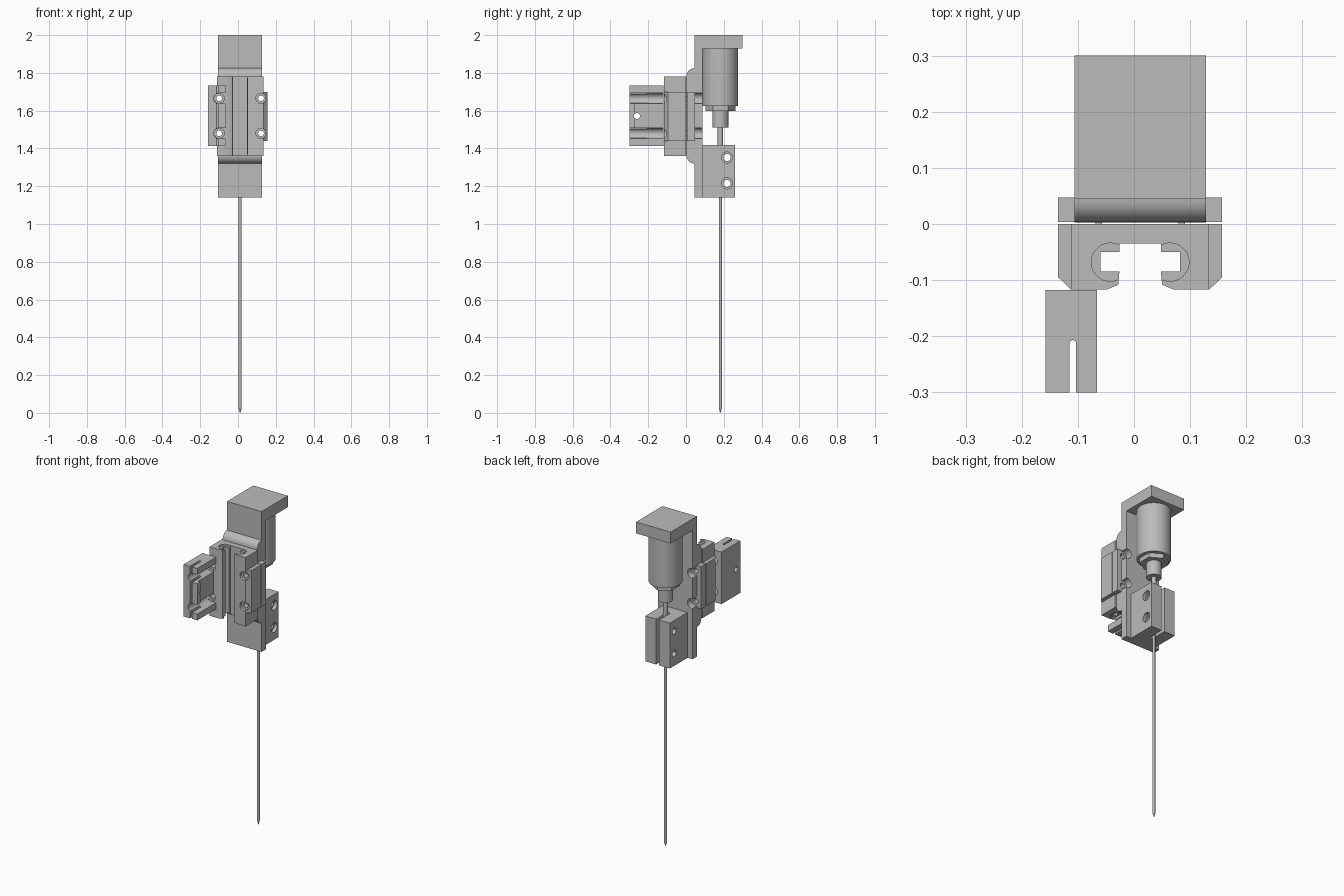
import bpy, bmesh, math
from mathutils import Matrix, Vector

cube = bpy.data.objects.get("Cube")
if cube:
    bpy.data.objects.remove(cube, do_unlink=True)

grey = bpy.data.materials.new("machined grey")
grey.use_nodes = True
grey.diffuse_color = (0.5, 0.5, 0.5, 1)
grey.node_tree.nodes["Principled BSDF"].inputs["Base Color"].default_value = (0.5, 0.5, 0.5, 1)

CX = 0.011      # shared centre line of the mechanism
SY = 0.182      # depth of the motor and needle axis


def finish(name, bm):
    bmesh.ops.recalc_face_normals(bm, faces=bm.faces)
    mesh = bpy.data.meshes.new(name)
    bm.to_mesh(mesh)
    bm.free()
    mesh.materials.append(grey)
    ob = bpy.data.objects.new(name, mesh)
    bpy.context.collection.objects.link(ob)
    return ob


def box(name, x, y, z):
    bm = bmesh.new()
    bmesh.ops.create_cube(bm, size=1)
    for v in bm.verts:
        for i, (lo, hi) in enumerate((x, y, z)):
            v.co[i] = lo if v.co[i] < 0 else hi
    return finish(name, bm)


def rod(name, start, end, r1, r2=None, sides=40):
    a, b = Vector(start), Vector(end)
    bm = bmesh.new()
    turn = Vector((0, 0, 1)).rotation_difference(b - a).to_matrix().to_4x4()
    bmesh.ops.create_cone(bm, cap_ends=True, segments=sides, radius1=r1,
                          radius2=r1 if r2 is None else r2, depth=(b - a).length,
                          matrix=Matrix.Translation((a + b) / 2) @ turn)
    return finish(name, bm)


def extrude(name, points, axis, lo, hi):
    """Extrude a flat outline along x (points are y, z) or z (points are x, y)."""
    bm = bmesh.new()
    along_x = axis == "x"
    face = bm.faces.new([bm.verts.new((lo, *p) if along_x else (*p, lo)) for p in points])
    made = bmesh.ops.extrude_face_region(bm, geom=[face])["geom"]
    move = Vector((hi - lo, 0, 0)) if along_x else Vector((0, 0, hi - lo))
    bmesh.ops.translate(bm, vec=move, verts=[v for v in made if isinstance(v, bmesh.types.BMVert)])
    return finish(name, bm)


def combine(ob, tools, operation="DIFFERENCE"):
    for tool in tools:
        mod = ob.modifiers.new("cut", "BOOLEAN")
        mod.operation, mod.solver, mod.object = operation, "EXACT", tool
        bpy.ops.object.select_all(action="DESELECT")
        bpy.context.view_layer.objects.active = ob
        ob.select_set(True)
        bpy.ops.object.modifier_apply(modifier=mod.name)
        bpy.data.objects.remove(tool, do_unlink=True)
    return ob


def mirrored(half):
    """Complete an outline given for the -x half, as offsets from the centre line."""
    return [(CX + x, y) for x, y in half] + [(CX - x, y) for x, y in reversed(half)]


SCREWS = [(CX + s * 0.111, z) for s in (-1, 1) for z in (1.48, 1.665)]


def screw_bores(y0, y1, r):
    return [rod("bore", (x, y0, z), (x, y1, z), r) for x, z in SCREWS]


# Rear bracket: overhanging cap, upright and filleted mounting pad
R = 0.042
arc = [math.radians(90 * i / 8) for i in range(9)]
low = [(0.045 - R * math.sin(t), 1.32 + R * (1 - math.cos(t))) for t in arc]
high = [(y, 3.145 - z) for y, z in reversed(low)]
profile = low + high + [(0.045, 2), (0.3, 2), (0.3, 1.93), (0.088, 1.93), (0.088, 1.14), (0.045, 1.14)]
bracket = extrude("bracket", profile, "x", CX - 0.117, CX + 0.117)
combine(bracket, [box("ears", (CX - 0.146, CX + 0.146), (0.004, 0.047), (1.44, 1.70))], "UNION")
combine(bracket, screw_bores(-0.05, 0.2, 0.015) + screw_bores(0.047, 0.2, 0.029))

# Carriage: long grooved block with chamfered side wings
body = mirrored([(-0.123, 0), (-0.123, -0.117), (-0.06, -0.117), (-0.039, -0.108),
                 (-0.037, -0.085), (-0.071, -0.085), (-0.071, -0.05), (-0.037, -0.05), (-0.037, -0.035)])
carriage = extrude("carriage", body, "z", 1.36, 1.782)
for side in (-1, 1):
    wing = [(CX + side * x, y) for x, y in ((0.11, 0), (0.146, 0), (0.146, -0.095), (0.123, -0.117), (0.11, -0.117))]
    combine(carriage, [extrude("wing", wing, "z", 1.44, 1.70)], "UNION")
    # shallow round pockets at both ends of the groove
    combine(carriage, [rod("pocket", (CX + side * 0.053, -0.068, z), (CX + side * 0.053, -0.068, z + 0.02), 0.034)
                       for z in (1.35, 1.772)])
combine(carriage, screw_bores(-0.2, 0.05, 0.015) + screw_bores(-0.2, -0.1, 0.027))

# Spacer strips joining carriage and bracket
for side, label in ((-1, "right"), (1, "left")):
    a, b = sorted((CX + side * 0.068, CX + side * 0.08))
    box(label + "_spacer", (a, b), (-0.001, 0.005), (1.37, 1.77))

# Front clamp: slotted block with screw access grooves and a cross hole
clamp = box("clamp", (-0.158, -0.066), (-0.3, -0.118), (1.413, 1.732))
cuts = [box("slot", (-0.115, -0.103), (-0.4, -0.213), (1.3, 1.8)),
        rod("slot_end", (-0.109, -0.213, 1.3), (-0.109, -0.213, 1.8), 0.006),
        rod("cross_hole", (-0.3, -0.26, 1.572), (0, -0.26, 1.572), 0.016),
        box("recess", (-0.082, 0), (-0.27, -0.1), (1.48, 1.665))]
for x, z in SCREWS[:2]:
    cuts.append(rod("groove", (x, -0.4, z), (x, -0.05, z), 0.028))
    cuts.append(box("groove_mouth", (x, 0), (-0.4, -0.05), (z - 0.028, z + 0.028)))
combine(clamp, cuts)

# Needle holder: split block with two cross bolts holes
holder = box("needle_holder", (CX - 0.083, CX + 0.083), (0.086, 0.26), (1.14, 1.418))
cuts = [box("split", (CX - 0.01, CX + 0.01), (0.15, 0.4), (1, 1.6))]
for z in (1.215, 1.352):
    cuts.append(rod("bolt_hole", (-0.3, 0.217, z), (0.3, 0.217, z), 0.019))
    cuts.append(rod("bolt_seat", (CX + 0.063, 0.217, z), (0.3, 0.217, z), 0.029))
combine(holder, cuts)

# Motor, lock nut, collar, shaft and needle share one axis
STACK = [("motor", 1.625, 1.935, 0.094, 64), ("lock_nut", 1.598, 1.626, 0.08, 6),
         ("collar", 1.51, 1.6, 0.042, 40), ("shaft", 1.38, 1.52, 0.014, 24),
         ("needle", 0.025, 1.4, 0.008, 20)]
for name, z0, z1, radius, sides in STACK:
    rod(name, (CX, SY, z0), (CX, SY, z1), radius, sides=sides)
rod("needle_tip", (CX, SY, 0), (CX, SY, 0.025), 0.001, 0.008, 20)

# Smooth the round faces, keep the edges sharp
bpy.ops.object.select_all(action="DESELECT")
for ob in bpy.context.collection.objects:
    if ob.type == "MESH" and grey.name in ob.data.materials:
        ob.select_set(True)
        bpy.context.view_layer.objects.active = ob
bpy.ops.object.shade_smooth_by_angle(angle=math.radians(30))
